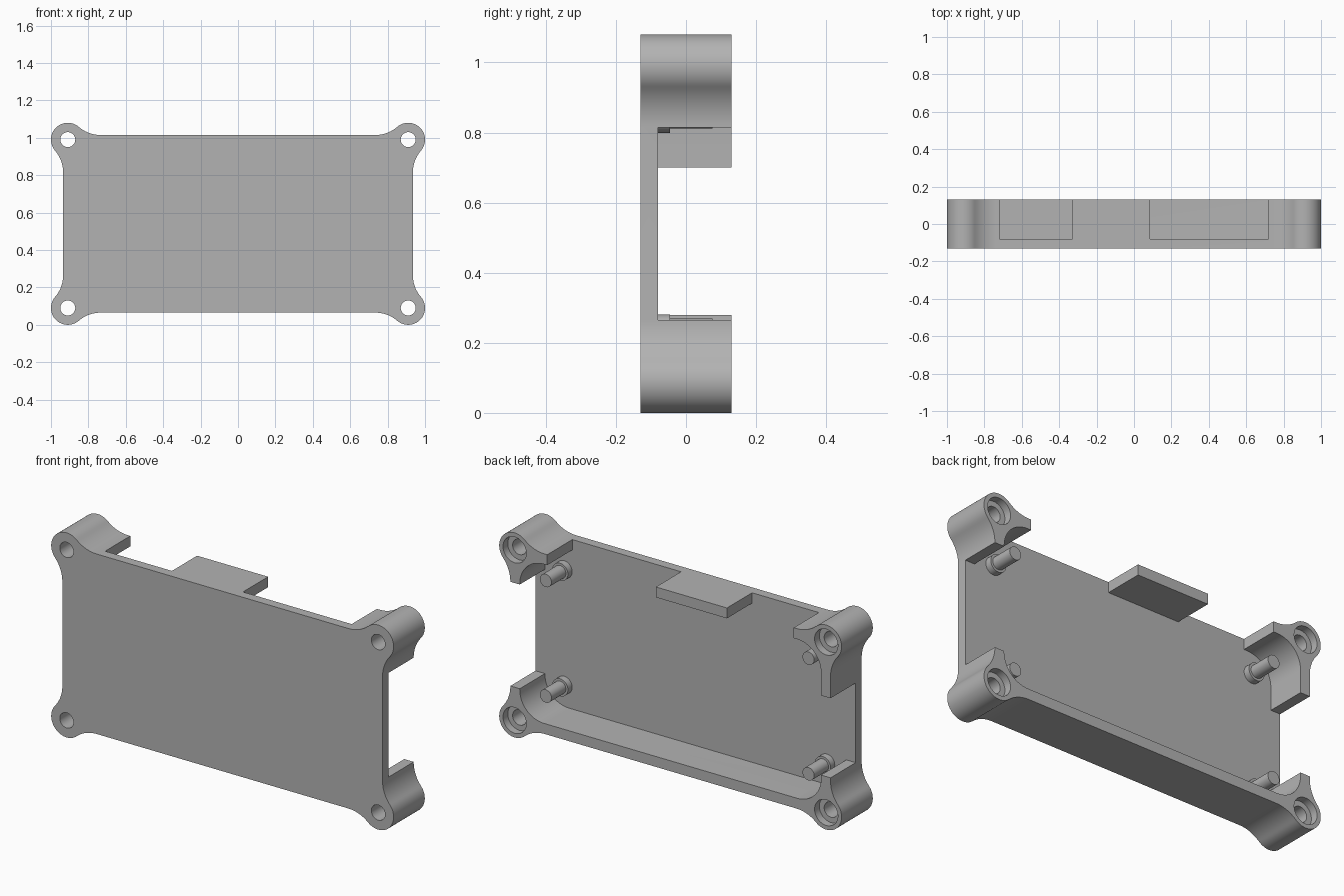
import bpy, bmesh
from math import atan2, cos, sin, pi, radians

cube = bpy.data.objects.get("Cube")
if cube:
    bpy.data.objects.remove(cube, do_unlink=True)

# Main dimensions
MID_Z = 0.54
HOLE_X, HOLE_Z = 0.91, 0.45        # screw boss offsets from the middle
BOSS_R, EDGE, FILLET_D = 0.09, 0.025, 0.175
FILLET_R = (FILLET_D**2 + EDGE**2 - BOSS_R**2) / (2 * (BOSS_R - EDGE))
FRONT, FLOOR, BACK = -0.13, -0.08, 0.13
WALL = 0.055
CORNERS = [(1, 1), (1, -1), (-1, -1), (-1, 1)]

grey = bpy.data.materials.new("plain grey")
grey.use_nodes = True
grey.diffuse_color = (0.45, 0.45, 0.45, 1)
grey.node_tree.nodes["Principled BSDF"].inputs["Base Color"].default_value = grey.diffuse_color


def arc(cx, cz, r, a0, a1, n):
    return [(cx + r * cos(a0 + (a1 - a0) * i / n), cz + r * sin(a0 + (a1 - a0) * i / n))
            for i in range(n + 1)]


def four_corners(quarter):
    """Mirror a clockwise top corner path to all four corners."""
    loop = []
    for sx, sz in CORNERS:
        path = quarter if sx * sz > 0 else quarter[::-1]
        loop += [(sx * x, MID_Z + sz * z) for x, z in path]
    return loop


def prism(name, outline, y0, y1):
    """Extrude an x-z outline along y."""
    bm = bmesh.new()
    face = bm.faces.new([bm.verts.new((x, y0, z)) for x, z in outline])
    ext = bmesh.ops.extrude_face_region(bm, geom=[face])
    for v in ext["geom"]:
        if isinstance(v, bmesh.types.BMVert):
            v.co.y = y1
    bmesh.ops.recalc_face_normals(bm, faces=bm.faces)
    mesh = bpy.data.meshes.new(name)
    bm.to_mesh(mesh)
    bm.free()
    mesh.materials.append(grey)
    obj = bpy.data.objects.new(name, mesh)
    bpy.context.collection.objects.link(obj)
    return obj


def disc(x, z, r, n=40):
    return arc(x, z, r, 0, 2 * pi, n)[:-1]


def rect(x0, x1, z0, z1):
    return [(x0, z0), (x1, z0), (x1, z1), (x0, z1)]


def select_only(obj):
    bpy.ops.object.select_all(action='DESELECT')
    obj.select_set(True)
    bpy.context.view_layer.objects.active = obj


def cut(target, cutter):
    cutter.hide_render = True
    mod = target.modifiers.new("cut", 'BOOLEAN')
    mod.operation, mod.solver, mod.object = 'DIFFERENCE', 'EXACT', cutter
    select_only(target)
    bpy.ops.object.modifier_apply(modifier=mod.name)
    bpy.data.objects.remove(cutter, do_unlink=True)


def smooth(obj):
    select_only(obj)
    bpy.ops.object.shade_smooth_by_angle(angle=radians(30))


# Outer shell with round bosses blended into the straight edges
off = EDGE + FILLET_R
lean = atan2(-off, FILLET_D)
quarter = arc(HOLE_X - FILLET_D, HOLE_Z + off, FILLET_R, -pi / 2, lean, 12)
quarter += arc(HOLE_X, HOLE_Z, BOSS_R, lean + pi, -pi / 2 - lean, 30)[1:-1]
quarter += arc(HOLE_X + off, HOLE_Z - FILLET_D, FILLET_R, pi / 2 - lean, pi, 12)
case = prism("case_shell", four_corners(quarter), FRONT, BACK)

# Rounded inner pocket
inner_r = 0.14
ix, iz = HOLE_X + EDGE - WALL - inner_r, HOLE_Z + EDGE - WALL - inner_r
pocket = four_corners(arc(ix, iz, inner_r, pi / 2, 0, 14))
cut(case, prism("pocket_cutter", pocket, FLOOR, 0.3))

# Openings in the two side walls and the top wall
for opening in (rect(0.8, 1.1, 0.265, 0.815), rect(-1.1, -0.8, 0.28, 0.70),
                rect(-0.72, -0.33, 0.9, 1.2), rect(0.085, 0.72, 0.9, 1.2)):
    cut(case, prism("opening_cutter", opening, FLOOR, 0.3))

# Screw holes with counterbores at the back
for sx, sz in CORNERS:
    x, z = sx * HOLE_X, MID_Z + sz * HOLE_Z
    cut(case, prism("hole_cutter", disc(x, z, 0.04), -0.3, 0.3))
    cut(case, prism("counterbore_cutter", disc(x, z, 0.068), 0.09, 0.3))
smooth(case)

# Board mounting pegs: wide collar and thin pin
for sx, sz in CORNERS:
    side = ("left" if sx > 0 else "right") + ("_upper" if sz > 0 else "_lower")
    x, z = sx * 0.767, MID_Z + sz * 0.305
    smooth(prism(side + "_peg_collar", disc(x, z, 0.046), FLOOR - 0.01, -0.045))
    smooth(prism(side + "_peg_pin", disc(x, z, 0.034), FLOOR - 0.01, 0.075))
